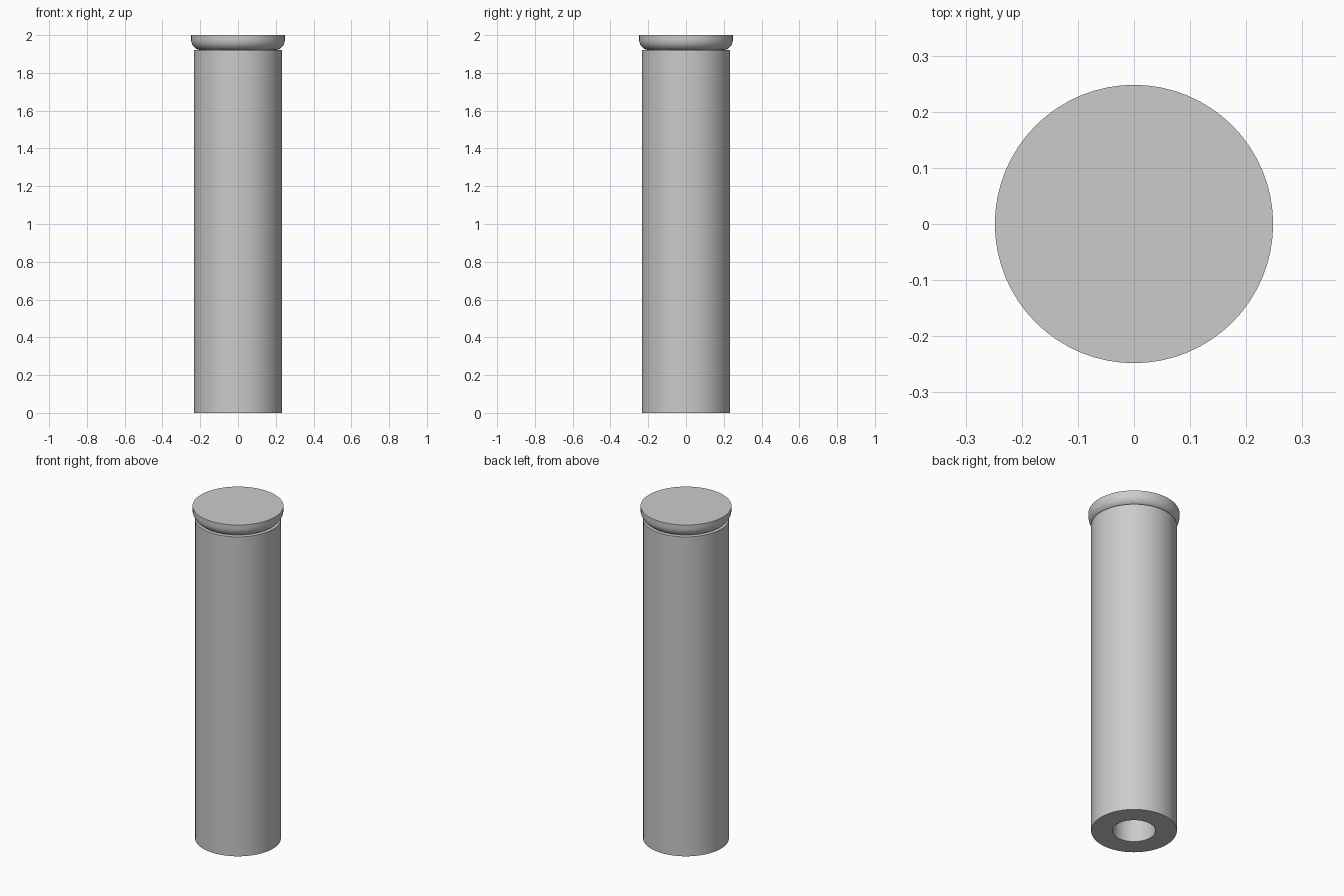
import bpy
import math

cube = bpy.data.objects.get("Cube")
if cube:
    bpy.data.objects.remove(cube, do_unlink=True)

SIDES = 64

grey = bpy.data.materials.new("plain grey")
grey.use_nodes = True
COLOUR = (0.6, 0.6, 0.6, 1)
grey.diffuse_color = COLOUR
grey.node_tree.nodes["Principled BSDF"].inputs["Base Color"].default_value = COLOUR


def lathe(name, profile, closed=False):
    """Spin a list of (radius, height) points around z; open ends are capped."""
    verts, faces = [], []
    for r, z in profile:
        for i in range(SIDES):
            a = math.tau * i / SIDES
            verts.append((r * math.cos(a), r * math.sin(a), z))
    n = len(profile)
    for k in range(n if closed else n - 1):
        low, high = k * SIDES, (k + 1) % n * SIDES
        for i in range(SIDES):
            j = (i + 1) % SIDES
            faces.append((low + i, low + j, high + j, high + i))
    if not closed:
        faces.append(tuple(reversed(range(SIDES))))
        faces.append(tuple(range((n - 1) * SIDES, n * SIDES)))
    mesh = bpy.data.meshes.new(name)
    mesh.from_pydata(verts, [], faces)
    mesh.materials.append(grey)
    obj = bpy.data.objects.new(name, mesh)
    bpy.context.collection.objects.link(obj)
    bpy.ops.object.select_all(action="DESELECT")
    obj.select_set(True)
    bpy.context.view_layer.objects.active = obj
    bpy.ops.object.shade_smooth_by_angle(angle=math.radians(35))
    return obj


# Hollow shaft with a bore running up to the cap
BODY_TOP = 1.922
lathe("shaft", [(0.234, 0), (0.234, BODY_TOP), (0.117, BODY_TOP), (0.117, 0)], closed=True)

# Solid cap with a rounded underside and a flat top
STEPS = 10
ROUND_R, ROUND_H = 0.048, 0.055
cap = []
for s in range(STEPS + 1):
    a = math.pi / 2 * s / STEPS
    cap.append((0.2 + ROUND_R * math.sin(a), BODY_TOP + ROUND_H * (1 - math.cos(a))))
cap.append((0.248, 2.0))
lathe("cap", cap)
